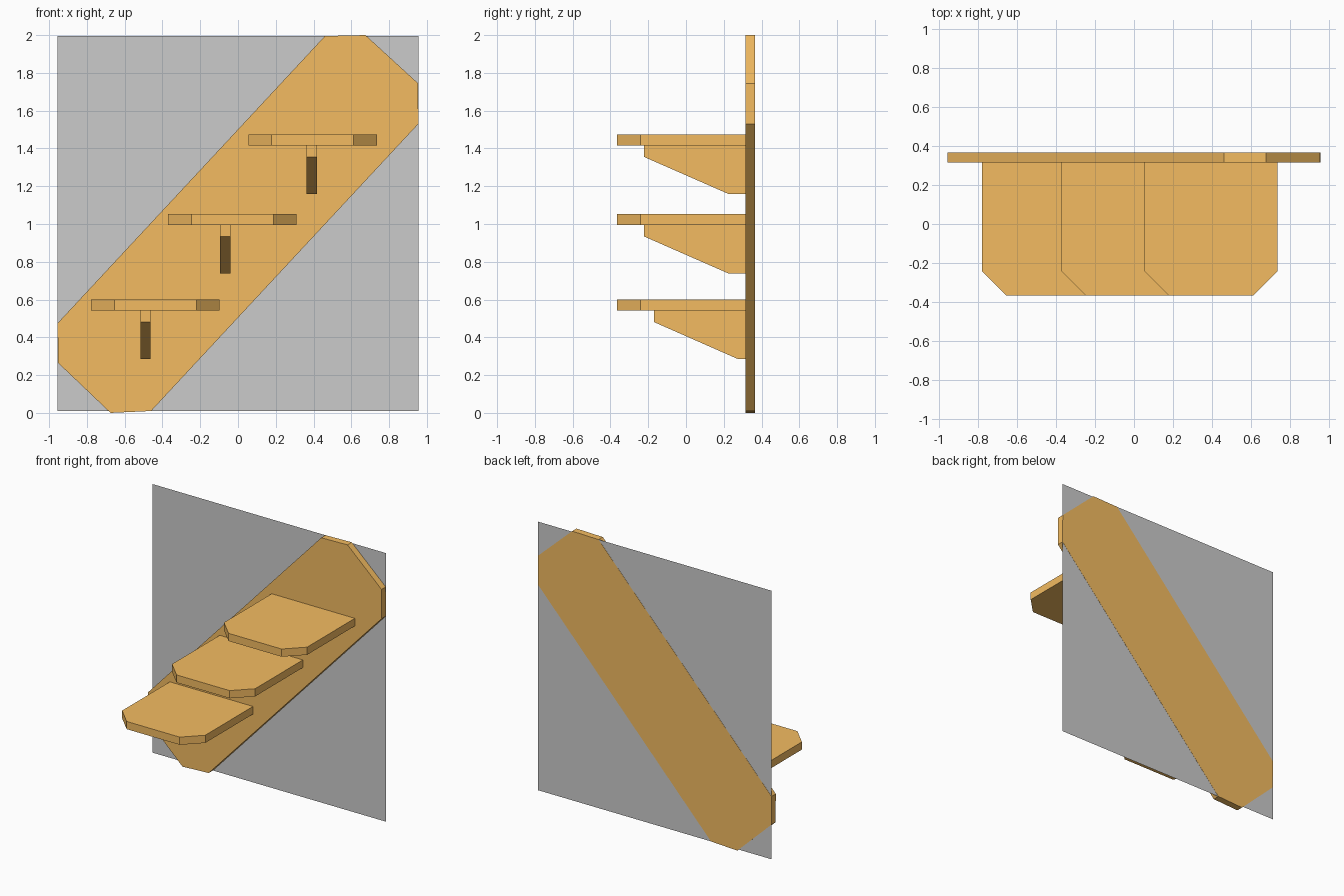
import bpy
import bmesh
from mathutils import Vector

if "Cube" in bpy.data.objects:
    bpy.data.objects.remove(bpy.data.objects["Cube"])

wood = bpy.data.materials.new("wood")
wood.diffuse_color = (0.9, 0.5, 0.12, 1)
wood.use_nodes = True
wood.node_tree.nodes["Principled BSDF"].inputs["Base Color"].default_value = wood.diffuse_color


def extrude(name, points, offset, material=wood):
    """Flat polygon, pushed along offset into a solid (or left flat)."""
    bm = bmesh.new()
    face = bm.faces.new([bm.verts.new(p) for p in points])
    if offset:
        new = bmesh.ops.extrude_face_region(bm, geom=[face], use_keep_orig=True)["geom"]
        verts = [g for g in new if isinstance(g, bmesh.types.BMVert)]
        bmesh.ops.translate(bm, verts=verts, vec=Vector(offset))
        bmesh.ops.recalc_face_normals(bm, faces=bm.faces)
    mesh = bpy.data.meshes.new(name)
    bm.to_mesh(mesh)
    bm.free()
    obj = bpy.data.objects.new(name, mesh)
    bpy.context.collection.objects.link(obj)
    if material:
        mesh.materials.append(material)
    return obj


FRONT, BACK = 0.315, 0.365

# Diagonal backboard with clipped ends
board = [(0.46, 1.995), (0.675, 2.0), (0.953, 1.745), (0.955, 1.53),
         (-0.46, 0.01), (-0.675, 0.0), (-0.953, 0.265), (-0.955, 0.475)]
extrude("backboard", [(x, FRONT, z) for x, z in board], (0, BACK - FRONT, 0))

# Thin grey wall panel, just inside the board's back face
extrude("wall_panel", [(x, BACK - 0.001, z) for x, z in
        [(-0.955, 0.01), (0.955, 0.01), (0.955, 1.995), (-0.955, 1.995)]],
        None, None)

# Shelves: left edge, underside height, bracket left edge, bracket tip y, bracket toe y
shelves = [("lower", -0.778, 0.542, -0.517, -0.17, 0.275),
           ("middle", -0.37, 0.995, -0.096, -0.222, 0.225),
           ("upper", 0.055, 1.416, 0.363, -0.222, 0.225)]
WIDTH, CUT, NOSE = 0.68, 0.123, -0.365

for name, x, z, bx, tip, toe in shelves:
    # Shelf plate with chamfered front corners
    plate = [(x, FRONT), (x, NOSE + CUT), (x + CUT, NOSE),
             (x + WIDTH - CUT, NOSE), (x + WIDTH, NOSE + CUT), (x + WIDTH, FRONT)]
    extrude(name + "_shelf", [(px, py, z) for px, py in plate], (0, 0, 0.057))
    # Tapered bracket below
    side = [(FRONT, z), (tip, z), (tip, z - 0.061), (toe, z - 0.257), (FRONT, z - 0.257)]
    extrude(name + "_bracket", [(bx, py, pz) for py, pz in side], (0.055, 0, 0))
